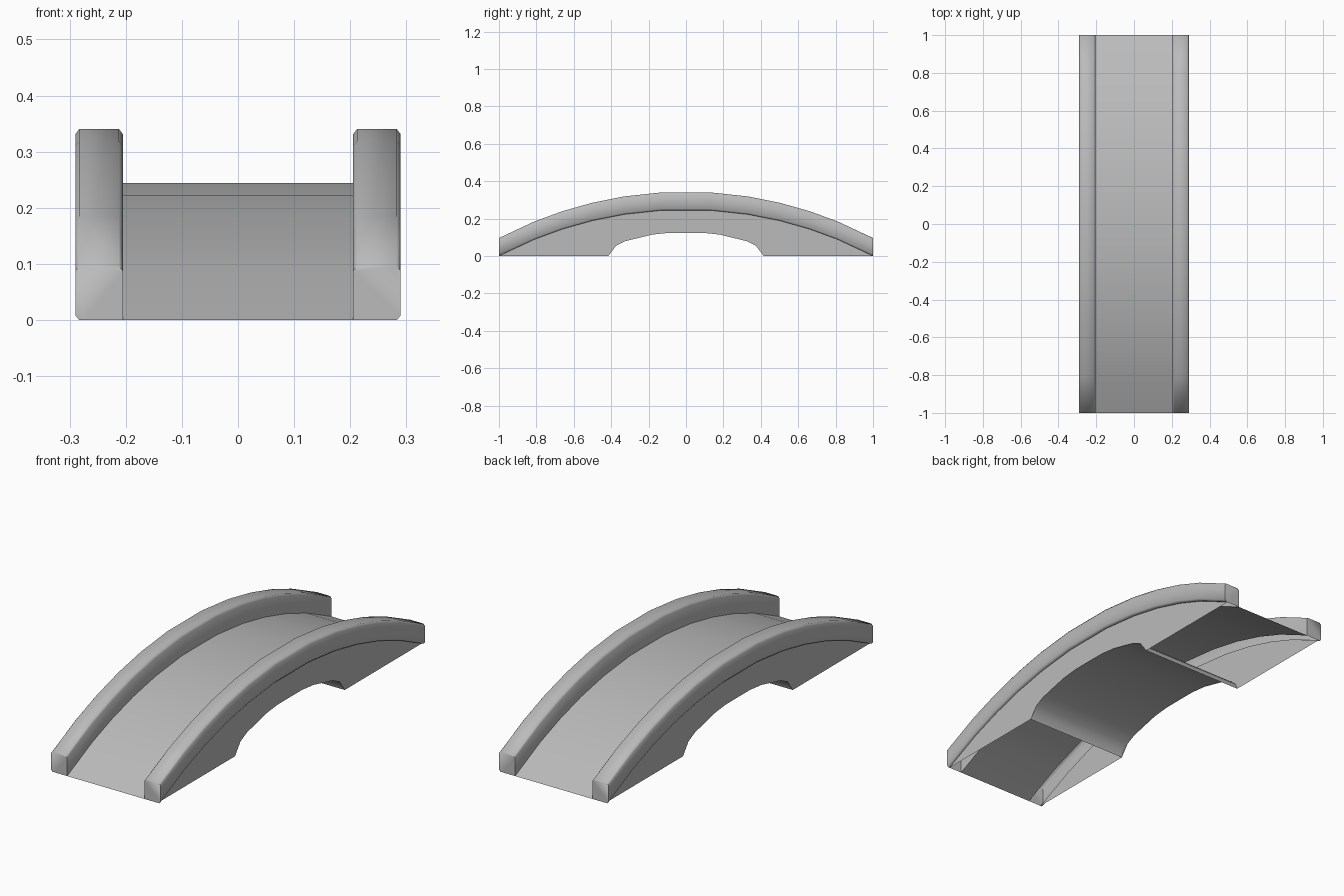
import bpy
import bmesh
import math
from mathutils import Vector

cube = bpy.data.objects.get("Cube")
if cube:
    bpy.data.objects.remove(cube, do_unlink=True)

# One plain grey for the whole bridge
grey = bpy.data.materials.new("plain_grey")
grey.use_nodes = True
colour = (0.5, 0.5, 0.5, 1)
grey.diffuse_color = colour
grey.node_tree.nodes["Principled BSDF"].inputs["Base Color"].default_value = colour

DECK_X = 0.205     # half width of the deck between the rails
WALL_X = 0.275     # side walls, set in slightly under the rails
RISE = 0.248       # deck height at mid span
OPEN_Y, OPEN_Z = 0.415, 0.127   # half span and height of the opening


def deck_curve():
    """Circular arc (y, z) from front to back."""
    radius = (1 + RISE ** 2) / (2 * RISE)
    half = [1, 0.81, 0.66, 0.5, 0.33, 0.13]
    ys = [-y for y in half] + half[::-1]
    return [(y, math.sqrt(radius ** 2 - y * y) - radius + RISE) for y in ys]


def opening_curve(steps=14):
    """Half ellipse (y, z) from front to back."""
    angles = [math.pi * i / steps for i in range(steps + 1)]
    return [(-OPEN_Y * math.cos(a), OPEN_Z * math.sin(a)) for a in angles]


def make(name, bm, angle, facing=None):
    """Finish a part; facing is the way its first face should look."""
    if facing:
        bm.normal_update()
        bm.faces.ensure_lookup_table()
        if bm.faces[0].normal.dot(Vector(facing)) < 0:
            bmesh.ops.reverse_faces(bm, faces=bm.faces)
    else:
        bmesh.ops.recalc_face_normals(bm, faces=bm.faces)
    mesh = bpy.data.meshes.new(name)
    bm.to_mesh(mesh)
    bm.free()
    mesh.materials.append(grey)
    obj = bpy.data.objects.new(name, mesh)
    bpy.context.collection.objects.link(obj)
    bpy.ops.object.select_all(action="DESELECT")
    obj.select_set(True)
    bpy.context.view_layer.objects.active = obj
    bpy.ops.object.shade_smooth_by_angle(angle=math.radians(angle))
    return obj


def loft(section, path, caps=False):
    """Carry an open (x, z) section along a (y, z) path."""
    bm = bmesh.new()
    rings = [[bm.verts.new((x, y, z + dz)) for x, dz in section] for y, z in path]
    for a, b in zip(rings, rings[1:]):
        for i in range(len(section) - 1):
            bm.faces.new((a[i], a[i + 1], b[i + 1], b[i]))
    if caps:
        bm.faces.new(rings[0])
        bm.faces.new(rings[-1])
    return bm


deck, opening = deck_curve(), opening_curve()

# Walking surface and the vault below it
make("deck", loft([(-DECK_X, 0), (DECK_X, 0)], deck), 30, (0, 0, 1))
make("vault", loft([(-WALL_X, 0), (WALL_X, 0)], opening), 40, (0, 1, -1))

# Bevelled rail section, open underneath apart from an outer lip
rail = [(DECK_X, 0), (DECK_X, 0.087), (0.212, 0.096), (0.283, 0.096),
        (0.29, 0.087), (0.29, 0.008), (0.283, 0), (WALL_X, 0)]

for side, label in ((1, "left"), (-1, "right")):
    section = [(side * x, dz) for x, dz in rail]
    make(label + "_rail", loft(section, deck, caps=True), 70)

    # Side wall between the deck line and the opening
    bm = bmesh.new()
    outline = deck + opening[::-1]
    bm.faces.new([bm.verts.new((side * WALL_X, y, z)) for y, z in outline])
    bmesh.ops.triangulate(bm, faces=bm.faces)
    make(label + "_side_wall", bm, 30, (side, 0, 0))
